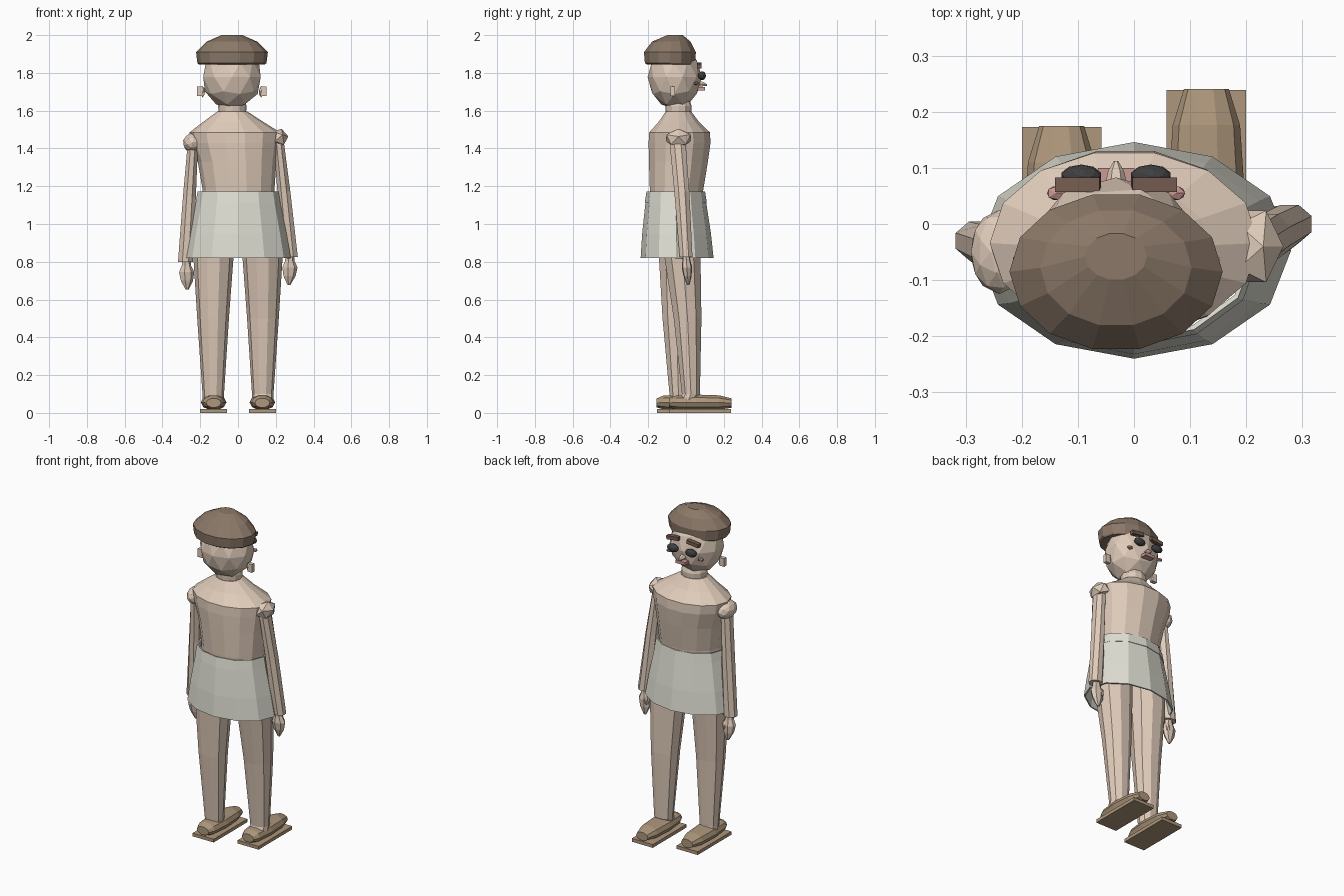
import bpy, bmesh, math
from mathutils import Vector, Matrix


def mat(name, c):
    m = bpy.data.materials.new(name)
    m.diffuse_color = (*c, 1)
    return m


SKIN = mat("skin", (0.74, 0.60, 0.49))
CLOTH = mat("cloth", (0.75, 0.74, 0.66))
HAT = mat("hat_brown", (0.26, 0.19, 0.14))
SHOE = mat("shoe_tan", (0.42, 0.31, 0.20))
DARK = mat("dark", (0.05, 0.05, 0.05))
BROW = mat("brow_brown", (0.18, 0.11, 0.08))
PINK = mat("lip_pink", (0.60, 0.32, 0.30))


def finish(bm, name, m):
    bmesh.ops.recalc_face_normals(bm, faces=bm.faces)
    me = bpy.data.meshes.new(name)
    bm.to_mesh(me)
    bm.free()
    me.materials.append(m)
    ob = bpy.data.objects.new(name, me)
    bpy.context.collection.objects.link(ob)
    return ob


def loft(name, rings, m, n=12, along_y=False, caps=True, turn=0.0):
    """Rings are (x, y, z, r1, r2); they lie flat, or upright when along_y."""
    bm = bmesh.new()
    loops = []
    for x, y, z, r1, r2 in rings:
        loop = []
        for i in range(n):
            a = 2 * math.pi * (i + turn) / n
            u, v = r1 * math.cos(a), r2 * math.sin(a)
            loop.append(bm.verts.new((x + u, y, z + v) if along_y else (x + u, y + v, z)))
        loops.append(loop)
    for p, q in zip(loops, loops[1:]):
        for i in range(n):
            j = (i + 1) % n
            bm.faces.new((p[i], p[j], q[j], q[i]))
    if caps:
        bm.faces.new(loops[0])
        bm.faces.new(loops[-1])
    return finish(bm, name, m)


def ball(name, c, r, m, sub=1, tilt=0.0):
    bm = bmesh.new()
    bmesh.ops.create_icosphere(bm, subdivisions=sub, radius=1)
    bmesh.ops.transform(bm, verts=bm.verts, matrix=Matrix.Translation(c)
                        @ Matrix.Rotation(tilt, 4, 'Y') @ Matrix.Diagonal((*r, 1)))
    return finish(bm, name, m)


def box(name, c, s, m, tilt=0.0):
    bm = bmesh.new()
    bmesh.ops.create_cube(bm, size=1)
    bmesh.ops.transform(bm, verts=bm.verts, matrix=Matrix.Translation(c)
                        @ Matrix.Rotation(tilt, 4, 'Y') @ Matrix.Diagonal((*s, 1)))
    return finish(bm, name, m)


# Torso with sloping shoulders, and neck
loft("torso", [(0, -0.05, 1.08, 0.19, 0.14), (0.003, -0.05, 1.18, 0.19, 0.145),
               (-0.005, -0.04, 1.33, 0.208, 0.16), (-0.015, -0.034, 1.43, 0.232, 0.168),
               (-0.017, -0.034, 1.485, 0.24, 0.165), (-0.025, -0.038, 1.54, 0.16, 0.11),
               (-0.03, -0.04, 1.595, 0.08, 0.07)], SKIN, 14)
loft("neck", [(-0.03, -0.04, 1.57, 0.072, 0.066), (-0.03, -0.04, 1.625, 0.075, 0.07),
              (-0.03, -0.05, 1.68, 0.06, 0.06)], SKIN, 12)

# Head and cap
hx = -0.032
ball("head", (hx, -0.06, 1.778), (0.16, 0.143, 0.17), SKIN, 2)
loft("cap", [(hx, -0.08, 1.845, 0.175, 0.13), (hx, -0.085, 1.852, 0.183, 0.136),
             (hx, -0.085, 1.91, 0.19, 0.141), (hx, -0.078, 1.965, 0.135, 0.105),
             (hx, -0.058, 2.0, 0.055, 0.042)], HAT, 14)

# Face features, mirrored about the head centre
for side, s in (("left", -1), ("right", 1)):
    ball(side + "_eye", (hx + s * 0.062, 0.085, 1.785), (0.037, 0.021, 0.024), DARK, 2)
    box(side + "_brow", (hx + s * 0.068, 0.07, 1.84), (0.08, 0.026, 0.022), BROW, s * 0.12)
    ball(side + "_cheek", (hx + s * 0.107, 0.055, 1.745), (0.018, 0.014, 0.011), PINK)
    ball(side + "_ear", (hx + s * 0.155, -0.07, 1.70), (0.014, 0.014, 0.03), SKIN)
    box(side + "_earring", (hx + s * 0.168, -0.07, 1.703), (0.032, 0.022, 0.05), SKIN)
box("mouth", (hx, 0.075, 1.715), (0.065, 0.05, 0.018), PINK)
loft("nose", [(hx, 0.06, 1.745, 0.022, 0.02), (hx, 0.095, 1.74, 0.014, 0.012),
              (hx, 0.112, 1.735, 0.004, 0.004)], SKIN, 6, along_y=True)

# Flared skirt with an open waistband
skirt = loft("skirt", [(0, -0.047, 0.82, 0.28, 0.193), (0, -0.05, 0.95, 0.257, 0.182),
                       (0, -0.054, 1.12, 0.222, 0.16)], CLOTH, 12, caps=False)
band = loft("waistband", [(0, -0.054, 1.115, 0.224, 0.164),
                          (0, -0.054, 1.172, 0.214, 0.155)], CLOTH, 12, caps=False)
for ob in (skirt, band):
    sol = ob.modifiers.new("thickness", 'SOLIDIFY')
    sol.thickness = 0.008

# Arms: puffed shoulder, tapered sleeve, hand with thumb
ARMS = (("left", -1, Vector((-0.24, -0.05, 1.43)), Vector((-0.278, -0.03, 0.80))),
        ("right", 1, Vector((0.215, -0.04, 1.455)), Vector((0.277, 0.0, 0.825))))
for side, s, top, low in ARMS:
    ball(side + "_shoulder", top, (0.052, 0.075, 0.052), SKIN, 2 if s < 0 else 1, s * 0.3)
    mid = top.lerp(low, 0.45)
    loft(side + "_arm", [(top.x, top.y - 0.005, top.z - 0.02, 0.03, 0.046),
                         (mid.x, mid.y, mid.z, 0.037, 0.043),
                         (low.x, low.y, low.z, 0.043, 0.037)], SKIN, 8, turn=0.5)
    x, y, z = low
    x -= s * 0.004
    loft(side + "_hand", [(x, y, z + 0.01, 0.024, 0.02), (x, y + 0.002, z - 0.02, 0.026, 0.022),
                          (x, y + 0.005, z - 0.055, 0.042, 0.028),
                          (x - s * 0.002, y + 0.008, z - 0.1, 0.034, 0.022),
                          (x - s * 0.004, y + 0.012, z - 0.148, 0.008, 0.007)], SKIN, 7)
    ball(side + "_thumb", (x - s * 0.02, y + 0.02, z - 0.06), (0.014, 0.014, 0.03), SKIN)

# Legs and shoes, the right one a step further back in y
for side, s, dy in (("left", -1, -0.04), ("right", 1, 0.026)):
    x = s * 0.13
    loft(side + "_leg", [(s * 0.132, dy * 0.6 - 0.01, 0.05, 0.054, 0.05),
                         (s * 0.131, dy, 0.10, 0.057, 0.05),
                         (s * 0.132, dy * 0.9 - 0.015, 0.5, 0.084, 0.077),
                         (s * 0.13, dy * 0.45 - 0.03, 0.82, 0.106, 0.1),
                         (s * 0.118, -0.045, 1.06, 0.112, 0.1)], SKIN, 10)
    c = dy + 0.05
    x = s * 0.129
    box(side + "_sole", (x, c, 0.01), (0.142, 0.325, 0.02), SHOE)
    loft(side + "_shoe", [(x, c - 0.165, 0.053, 0.04, 0.025), (x, c - 0.13, 0.055, 0.058, 0.038),
                          (x, c - 0.02, 0.056, 0.068, 0.043), (x, c + 0.1, 0.055, 0.06, 0.04),
                          (x, c + 0.165, 0.052, 0.04, 0.026)], SHOE, 10, along_y=True)
